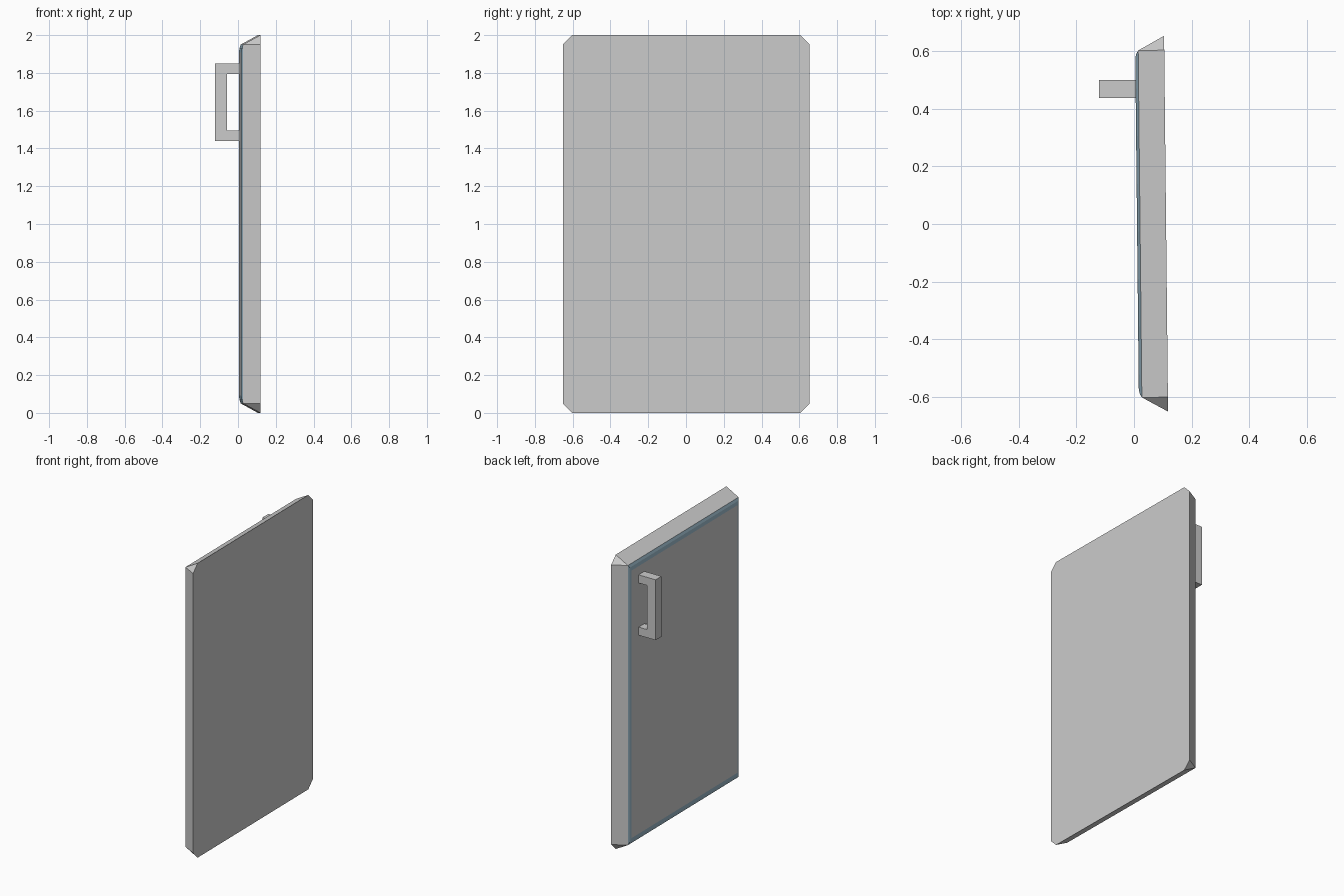
import bpy, bmesh

if "Cube" in bpy.data.objects:
    bpy.data.objects.remove(bpy.data.objects["Cube"])

TILT = 0.0105   # the door stands very slightly ajar


def material(name, rgb):
    m = bpy.data.materials.new(name)
    m.diffuse_color = (*rgb, 1)
    m.use_nodes = True
    m.node_tree.nodes["Principled BSDF"].inputs["Base Color"].default_value = m.diffuse_color
    return m


GREY = material("light_grey", (0.6, 0.6, 0.6))
BLUE = material("blue_grey_seal", (0.33, 0.49, 0.59))


def finish(name, bm, mats):
    bmesh.ops.recalc_face_normals(bm, faces=bm.faces)
    me = bpy.data.meshes.new(name)
    bm.to_mesh(me)
    bm.free()
    for m in mats:
        me.materials.append(m)
    ob = bpy.data.objects.new(name, me)
    bpy.context.collection.objects.link(ob)
    return ob


def rect(bm, x, y, z):
    """Rectangle of vertices in the yz plane, centred on z = 1."""
    return [bm.verts.new((x, sy * y, 1 + sz * z))
            for sy, sz in ((1, 1), (-1, 1), (-1, -1), (1, -1))]


# Door slab: hull of a rectangular inner face and a clipped-corner outer face
bm = bmesh.new()
rect(bm, 0.021, 0.603, 0.95)
rect(bm, 0.1115, 0.653, 0.95)
rect(bm, 0.1115, 0.603, 1.0)
bmesh.ops.convex_hull(bm, input=bm.verts)
bmesh.ops.dissolve_limit(bm, angle_limit=0.01, verts=bm.verts, edges=bm.edges)
slab = finish("door_slab", bm, [GREY])
slab.rotation_euler.z = TILT

# Raised inner panel with a sloped seal around its rim
bm = bmesh.new()
steps = [(0.021, 0.603, 0.95), (0.0145, 0.592, 0.932), (0.0105, 0.577, 0.909)]
rings = [rect(bm, *s) for s in steps]
for a, b in zip(rings, rings[1:]):
    for i in range(4):
        j = (i + 1) % 4
        bm.faces.new((a[i], a[j], b[j], b[i])).material_index = 1
bm.faces.new(rings[-1])
bm.faces.new(rings[0])   # closed against the slab
panel = finish("inner_panel_and_seal", bm, [GREY, BLUE])
panel.rotation_euler.z = TILT

# Pull handle: C-shaped profile extruded along y
bm = bmesh.new()
profile = [(0.009, 1.85), (-0.122, 1.85), (-0.122, 1.44), (0.009, 1.44),
           (0.009, 1.495), (-0.058, 1.495), (-0.058, 1.795), (0.009, 1.795)]
face = bm.faces.new([bm.verts.new((x, 0.438, z)) for x, z in profile])
ext = bmesh.ops.extrude_face_region(bm, geom=[face], use_keep_orig=True)
bmesh.ops.translate(bm, vec=(0, 0.063, 0),
                    verts=[v for v in ext["geom"] if isinstance(v, bmesh.types.BMVert)])
finish("pull_handle", bm, [GREY])
